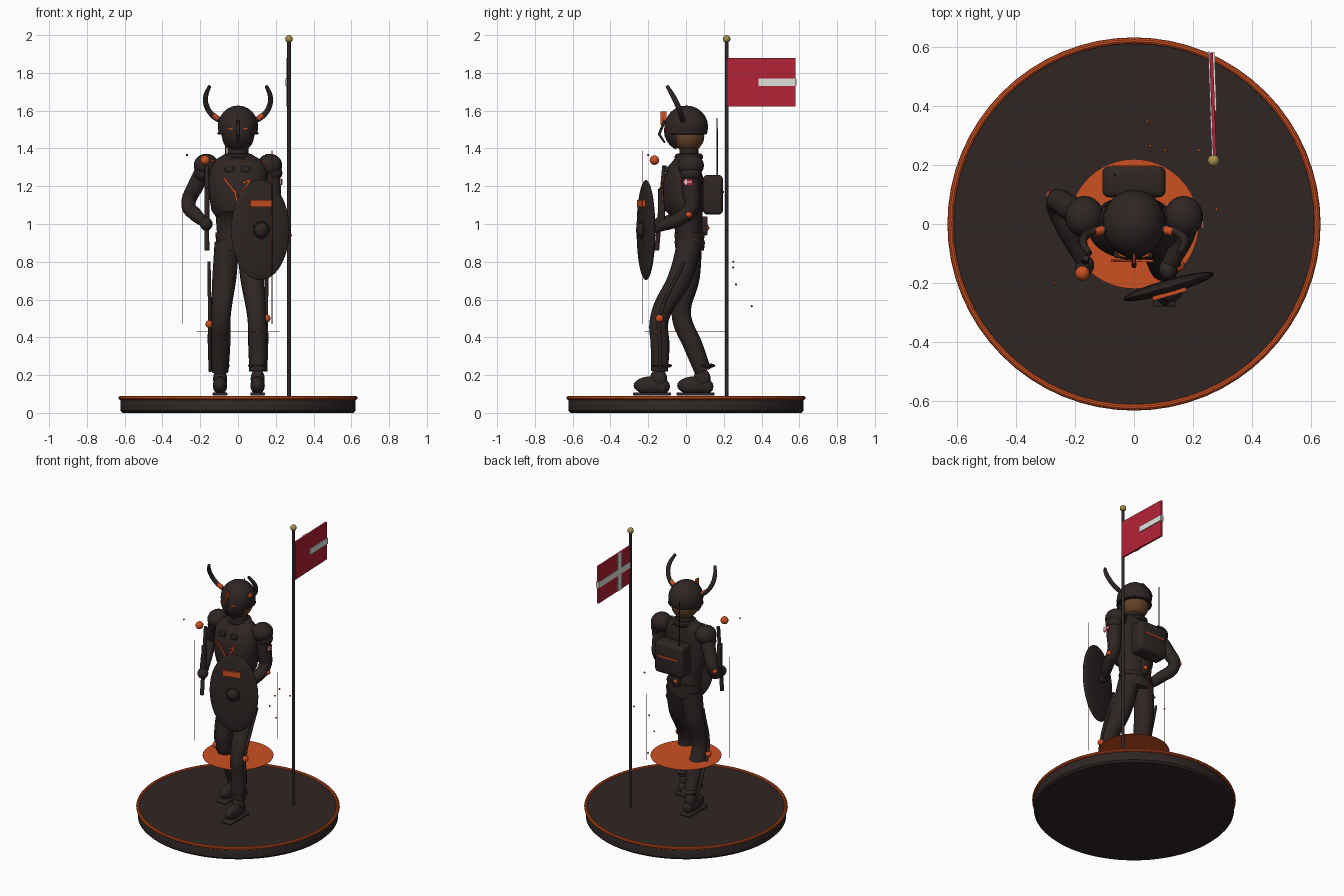
import bpy, bmesh, math
from mathutils import Vector, Matrix

if "Cube" in bpy.data.objects:
    bpy.data.objects.remove(bpy.data.objects["Cube"])


def material(name, rgb):
    m = bpy.data.materials.new(name)
    m.use_nodes = True
    m.diffuse_color = (*rgb, 1)
    m.node_tree.nodes["Principled BSDF"].inputs["Base Color"].default_value = (*rgb, 1)
    return m


dark = material("charcoal", (.028, .019, .018))
orange = material("ember_orange", (.6, .08, .015))
red = material("flag_red", (.45, .016, .035))
white = material("white", (.75, .75, .73))
gold = material("brass", (.4, .28, .08))
skin = material("skin_brown", (.13, .055, .02))
parts = []


def finish(name, mesh, mat):
    mesh.materials.clear()
    mesh.materials.append(mat)
    ob = bpy.data.objects.new(name, mesh)
    bpy.context.collection.objects.link(ob)
    parts.append(ob)
    return ob


def from_bm(name, bm, mat):
    bmesh.ops.recalc_face_normals(bm, faces=bm.faces)
    mesh = bpy.data.meshes.new(name)
    bm.to_mesh(mesh)
    bm.free()
    return finish(name, mesh, mat)


def ball(name, loc, size, mat=dark, rot=0, seg=24, cut=None):
    """Ellipsoid; cut = (axis direction, offset) removes the side the axis points to."""
    bm = bmesh.new()
    bmesh.ops.create_uvsphere(bm, u_segments=seg, v_segments=seg // 2, radius=1)
    m = Matrix.Translation(loc) @ Matrix.Rotation(rot, 4, 'Z') @ Matrix.Diagonal((*size, 1))
    bm.transform(m)
    if cut:
        bmesh.ops.bisect_plane(bm, geom=bm.verts[:] + bm.edges[:] + bm.faces[:],
                               plane_co=cut[1], plane_no=cut[0], clear_outer=True)
        bmesh.ops.holes_fill(bm, edges=[e for e in bm.edges if e.is_boundary])
    return from_bm(name, bm, mat)


def box(name, loc, size, mat=dark, rot=0, tilt=0, bevel=0):
    bm = bmesh.new()
    bmesh.ops.create_cube(bm, size=1)
    bm.transform(Matrix.Diagonal((*size, 1)))
    if bevel:
        bmesh.ops.bevel(bm, geom=bm.edges[:], offset=bevel, segments=3, affect='EDGES', profile=.5)
    bm.transform(Matrix.Translation(loc) @ Matrix.Rotation(rot, 4, 'Z') @ Matrix.Rotation(tilt, 4, 'Y'))
    return from_bm(name, bm, mat)


def loft(name, rings, mat=dark, seg=32):
    """Stack of capped ellipses, each (z, centre y, half width, half depth)."""
    bm = bmesh.new()
    rows = []
    for z, y, rx, ry in rings:
        angles = [math.tau * i / seg for i in range(seg)]
        rows.append([bm.verts.new((rx * math.cos(a), y + ry * math.sin(a), z)) for a in angles])
    for lo, hi in zip(rows, rows[1:]):
        for i in range(seg):
            j = (i + 1) % seg
            bm.faces.new((lo[i], lo[j], hi[j], hi[i]))
    bm.faces.new(rows[0])
    bm.faces.new(rows[-1])
    return from_bm(name, bm, mat)


def tube(name, path, mat=dark, smooth=True, res=5):
    """Tapered tube through (x, y, z, radius) points."""
    cu = bpy.data.curves.new(name, 'CURVE')
    cu.dimensions = '3D'
    cu.bevel_depth, cu.bevel_resolution, cu.use_fill_caps = 1, res, True
    sp = cu.splines.new('BEZIER')
    sp.bezier_points.add(len(path) - 1)
    for bp, p in zip(sp.bezier_points, path):
        bp.co, bp.radius = p[:3], p[3]
        bp.handle_left_type = bp.handle_right_type = 'AUTO' if smooth else 'VECTOR'
    tmp = bpy.data.objects.new(name + "_path", cu)
    bpy.context.collection.objects.link(tmp)
    dg = bpy.context.evaluated_depsgraph_get()
    mesh = bpy.data.meshes.new_from_object(tmp.evaluated_get(dg))
    bpy.data.objects.remove(tmp)
    mesh.name = name
    return finish(name, mesh, mat)


def ring(name, loc, r, minor, mat, rot=0, upright=False):
    bpy.ops.mesh.primitive_torus_add(major_radius=r, minor_radius=minor, major_segments=64, minor_segments=10,
                                     location=loc, rotation=(math.pi / 2 if upright else 0, 0, rot))
    ob = bpy.context.object
    ob.name = name
    ob.data.materials.append(mat)
    parts.append(ob)


# Display base with glowing rim and floating disc
loft("base", [(0, 0, .61, .61), (.012, 0, .622, .622), (.07, 0, .622, .622), (.082, 0, .615, .615)], seg=96)
ring("base_rim", (0, 0, .08), .622, .011, orange)
loft("floating_disc", [(.429, 0, .22, .22), (.431, 0, .22, .22)], orange, 64)

# Flag pole, flag and cross
tube("flag_pole", [(.27, .215, .08, .01), (.27, .215, 1.975, .01)], dark, False)
ball("pole_finial", (.27, .215, 1.98), (.02, .02, .02), gold)
turn = math.radians(2)
box("flag", (.268, .4, 1.75), (.012, .36, .255), red, turn)
box("flag_cross_long", (.261, .4, 1.75), (.006, .37, .04), white, turn)
box("flag_cross_short", (.262, .345, 1.75), (.006, .045, .255), white, turn)
box("flag_bar_outer", (.271, .483, 1.75), (.012, .2, .04), white, turn)

# Torso, belt and collar
loft("torso", [(.86, .02, .09, .075), (.9, .02, .118, .08), (.96, .015, .112, .072), (1.04, .005, .118, .082),
               (1.07, -.012, .14, .098), (1.13, -.018, .15, .104), (1.22, -.018, .155, .102), (1.3, -.008, .15, .09),
               (1.34, .005, .12, .07), (1.37, .015, .07, .055)])
loft("belt", [(.925, .018, .119, .08), (.955, .018, .119, .08)])
for i in range(8):
    a = math.tau * (i + .5) / 8
    ball("belt_stud", (.119 * math.cos(a), .018 + .08 * math.sin(a), .94), (.006, .006, .006), orange, seg=8)
ring("collar", (0, .015, 1.355), .058, .018, dark)
loft("neck", [(1.34, .015, .055, .05), (1.42, .015, .055, .05)])
box("collar_light", (0, -.062, 1.335), (.09, .008, .006), orange)

# Chest emblem and small chest pouches
for x, z, ln, tilt in ((-.045, 1.205, .095, -.65), (.035, 1.19, .085, .65), (-.012, 1.15, .06, -.2),
                       (.045, 1.225, .045, 1.2), (.012, 1.135, .04, .5)):
    box("chest_emblem", (x, -.125, z), (.011, .009, ln), orange, 0, tilt)
for x in (-.045, .04):
    box("chest_clip", (x, -.1, 1.29), (.045, .03, .03), dark, bevel=.005)

# Head, helmet, mask
ball("head", (0, .012, 1.465), (.085, .085, .085), skin)
ball("helmet_dome", (0, .002, 1.515), (.107, .115, .112), cut=((0, 0, -1), (0, 0, 1.475)))
ball("face_mask", (0, -.005, 1.495), (.1, .112, .112), cut=((0, 1, 0), (0, -.05, 0)))
ring("helmet_brim", (0, .002, 1.48), .104, .006, dark)
tube("nose_ridge", [(0, -.112, 1.55, .007), (0, -.142, 1.475, .008), (0, -.112, 1.43, .005)], dark, False)
box("helmet_crest", (0, -.118, 1.56), (.006, .032, .07), orange)
for s in (-1, 1):
    box("eye_slit", (s * .04, -.107, 1.505), (.03, .008, .007), orange, s * .35, s * -.25)
    # Horns with a glowing band at the base
    tube("horn", [(s * .09, -.015, 1.545, .014), (s * .135, -.025, 1.575, .014), (s * .168, -.045, 1.63, .014),
                  (s * .17, -.07, 1.68, .013), (s * .15, -.1, 1.73, .009)])
    tube("horn_band", [(s * .108, -.021, 1.559, .015), (s * .135, -.028, 1.578, .0145)], orange, False)
    # Shoulder armour
    ball("pauldron", (s * .168, .025, 1.31), (.066, .07, .062))
    ball("pauldron_lower", (s * .185, .025, 1.27), (.05, .055, .045))
    box("pauldron_light", (s * .14, -.028, 1.335), (.035, .008, .006), orange, s * .4)

# Arms
tube("left_arm", [(.172, .02, 1.3, .047), (.183, .025, 1.18, .046), (.185, .025, 1.08, .04),
                  (.165, -.05, 1.02, .036), (.12, -.14, .985, .027)])
tube("right_arm", [(-.172, .025, 1.3, .046), (-.225, .06, 1.2, .043), (-.262, .075, 1.11, .038),
                   (-.225, -.02, 1.05, .036), (-.172, -.125, 1.005, .026)])
ball("left_hand", (.115, -.155, .985), (.03, .035, .033))
ball("right_hand", (-.168, -.14, 1.0), (.033, .035, .036))
ball("left_elbow_light", (.215, .015, 1.05), (.016, .018, .016), orange)
ball("right_elbow_light", (-.284, .095, 1.12), (.016, .018, .018), orange)

# Arm patch
box("arm_patch", (.23, .01, 1.222), (.006, .05, .032), red)
box("arm_patch_bar", (.2335, .01, 1.222), (.003, .05, .007), white)
box("arm_patch_post", (.2335, 0, 1.222), (.003, .008, .032), white)

# Weapon and the glowing orb above it
tube("weapon_body", [(-.165, -.115, 1.31, .011), (-.165, -.155, .86, .013)], dark, False)
box("weapon_grip", (-.165, -.13, 1.1), (.026, .035, .18), bevel=.006)
ball("weapon_orb", (-.175, -.167, 1.338), (.025, .025, .025), orange)

# Shield turned toward its outer side
yaw = math.atan2(.09, .315)
out = Vector((math.sin(yaw), -math.cos(yaw), 0))
centre = Vector((.118, -.212, .968))
ball("shield", centre, (.16, .024, .265), dark, yaw, 48)
ball("shield_boss", centre + out * .02, (.04, .034, .04), dark, yaw)
ring("shield_boss_ring", centre + out * .022, .042, .006, dark, yaw, True)
box("shield_plate", centre + out * .026 + Vector((-.005, 0, .14)), (.118, .014, .038), orange, yaw)

# Backpack with antenna and tail pouch
box("backpack", (0, .143, 1.155), (.215, .105, .21), bevel=.022)
box("backpack_light", (0, .197, 1.17), (.15, .007, .01), orange)
tube("antenna", [(-.065, .165, 1.24, .004), (-.065, .165, 1.56, .003)], dark, False)
box("tail_pouch", (0, .1, .99), (.04, .03, .1), bevel=.008)
ball("tail_light", (0, .108, .98), (.016, .016, .016), orange)

# Legs: thigh-to-ankle paths, light strips, boots
legs = {"left": (1, [(.058, .02, .9, .066), (.075, -.03, .72, .064), (.1, -.14, .5, .05),
                     (.104, -.137, .35, .05), (.104, -.14, .22, .045)]),
        "right": (-1, [(-.058, .02, .9, .066), (-.072, .01, .72, .064), (-.09, -.025, .52, .052),
                       (-.092, .04, .35, .051), (-.095, .09, .22, .045)])}
for side, (s, path) in legs.items():
    tube(side + "_leg", path)
    tube(side + "_leg_strip", [(s * .153, path[1][1] + .02, .8, .008), (s * .15, path[2][1], .5, .01),
                               (s * .15, path[3][1], .35, .01), (s * .147, path[4][1], .22, .008)])
    x, y = path[-1][:2]
    ball(side + "_knee_light", (s * .152, path[2][1], .5 if s > 0 else .47), (.02, .021, .021), orange)
    ball(side + "_boot_cuff", (x, y + .01, .25), (.052, .056, .014))
    ball(side + "_ankle", (x, y - .005, .18), (.037, .045, .055))
    ball(side + "_foot", (x, y - .045, .145), (.038, .092, .048), cut=((0, 0, -1), (0, 0, .105)))
    ball(side + "_heel", (x, y + .01, .14), (.034, .045, .042))
    box(side + "_sole", (x, y - .04, .1), (.078, .2, .018), bevel=.006)

# Floating light beams and embers
for x, y, top in ((.18, -.23, 1.39), (-.293, -.05, 1.16), (.11, .27, .925)):
    tube("light_beam", [(x, y, .47, .0015), (x, y, top, .0015)], orange, False, 1)
for x, y, z in ((.045, .348, .565), (.28, .05, .94), (.22, .25, .8), (.105, .25, .77),
                (.055, .265, .68), (-.27, -.2, 1.365)):
    ball("ember", (x, y, z), (.006, .006, .006), orange, seg=8)

# Smooth shading with crisp edges
bpy.ops.object.select_all(action='DESELECT')
for ob in parts:
    ob.select_set(True)
bpy.context.view_layer.objects.active = parts[0]
bpy.ops.object.shade_smooth_by_angle(angle=math.radians(35))
